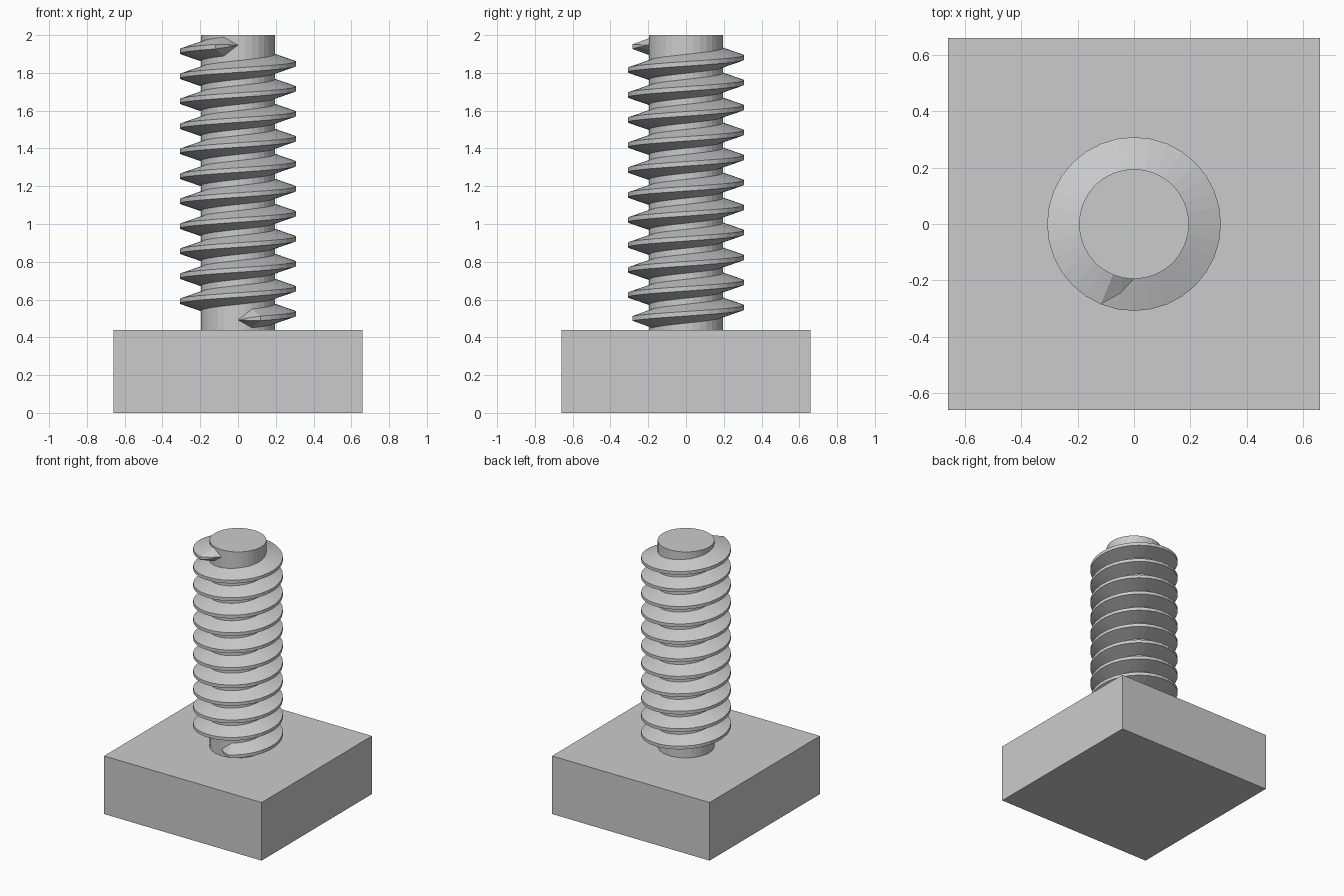
import bpy
import bmesh
from math import cos, sin, pi

old = bpy.data.objects.get("Cube")
if old:
    bpy.data.objects.remove(old, do_unlink=True)

SIDES = 32
HEAD_HALF, HEAD_TOP, TOP = 0.66, 0.44, 2.0
CORE_R, CREST_R = 0.195, 0.308
ROOT_HALF, CREST_HALF = 0.05, 0.012
PITCH, TURNS, START_Z = 0.1323, 11, 0.492

grey = bpy.data.materials.new("plain grey")
grey.use_nodes = True
colour = (0.6, 0.6, 0.6, 1)
grey.diffuse_color = colour
grey.node_tree.nodes["Principled BSDF"].inputs["Base Color"].default_value = colour


def finish(bm, name):
    bmesh.ops.recalc_face_normals(bm, faces=bm.faces)
    mesh = bpy.data.meshes.new(name)
    bm.to_mesh(mesh)
    bm.free()
    mesh.materials.append(grey)
    obj = bpy.data.objects.new(name, mesh)
    bpy.context.collection.objects.link(obj)
    return obj


# Square head
bm = bmesh.new()
bmesh.ops.create_cube(bm, size=1)
bmesh.ops.scale(bm, verts=bm.verts, vec=(2 * HEAD_HALF, 2 * HEAD_HALF, HEAD_TOP))
bmesh.ops.translate(bm, verts=bm.verts, vec=(0, 0, HEAD_TOP / 2))
finish(bm, "square_head")

# Round shaft
bm = bmesh.new()
bmesh.ops.create_cone(bm, cap_ends=True, segments=SIDES, radius1=CORE_R,
                      radius2=CORE_R, depth=TOP - HEAD_TOP)
bmesh.ops.translate(bm, verts=bm.verts, vec=(0, 0, (TOP + HEAD_TOP) / 2))
finish(bm, "shaft")

# Right-handed thread: a trapezoid swept up the shaft, tapering out at both ends
bm = bmesh.new()
profile = [(0, -ROOT_HALF), (1, -CREST_HALF), (1, CREST_HALF), (0, ROOT_HALF)]
steps = TURNS * SIDES
rings = []
for i in range(steps + 1):
    grow = min(1, i / 2, (steps - i) / 2)
    angle = -pi / 2 + 2 * pi * i / SIDES
    z = START_Z + PITCH * i / SIDES
    ring = []
    for out, dz in profile:
        r = CORE_R + (CREST_R - CORE_R) * out * grow
        ring.append(bm.verts.new((r * cos(angle), r * sin(angle), z + dz * grow)))
    rings.append(ring)
for a, b in zip(rings, rings[1:]):
    for k in range(4):
        j = (k + 1) % 4
        bm.faces.new((a[k], a[j], b[j], b[k]))
bmesh.ops.remove_doubles(bm, verts=bm.verts, dist=0.0001)
finish(bm, "thread")
